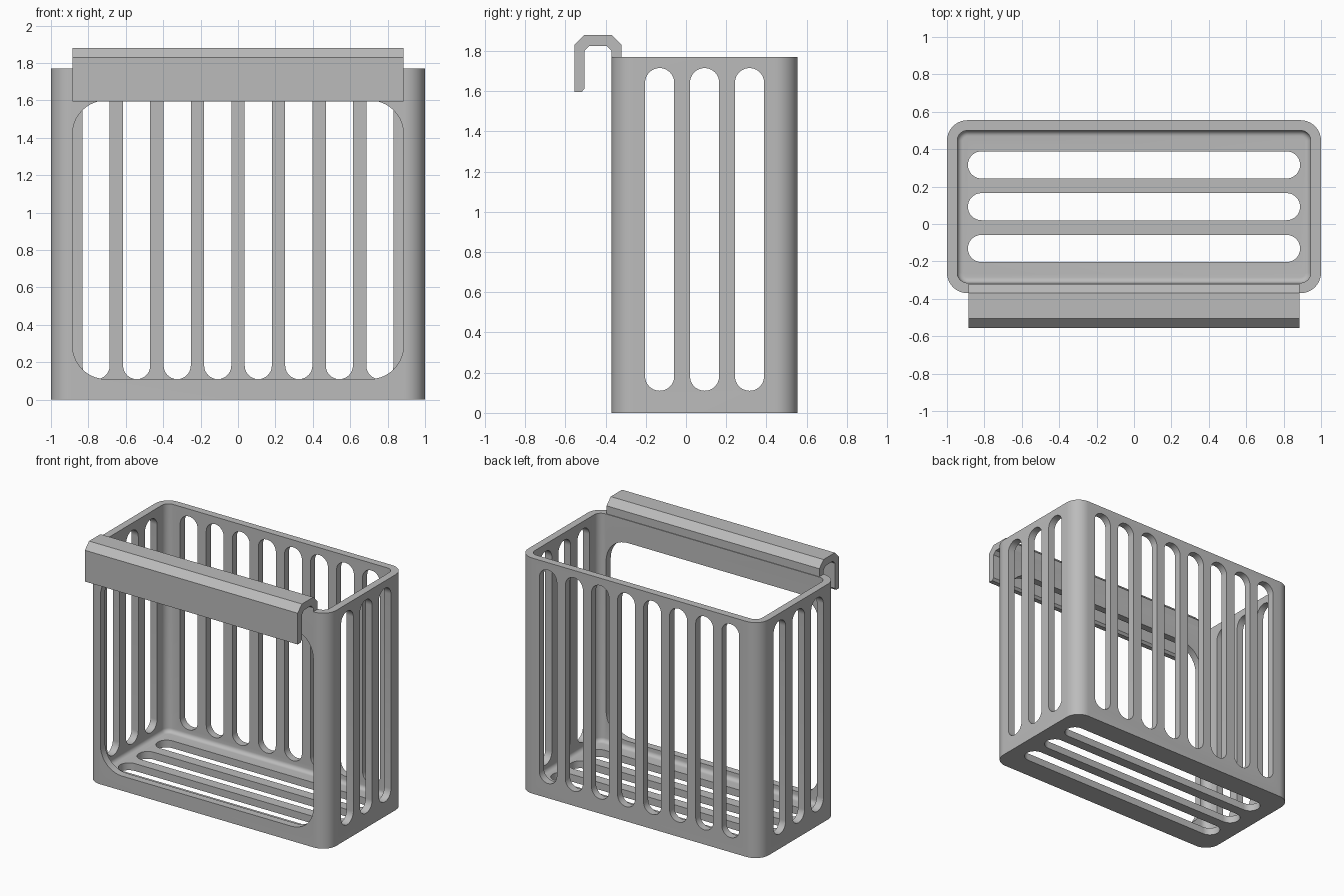
import bpy, bmesh, math
from mathutils import Vector

if "Cube" in bpy.data.objects:
    bpy.data.objects.remove(bpy.data.objects["Cube"])

grey = bpy.data.materials.new("light_grey")
grey.diffuse_color = (0.5, 0.5, 0.5, 1)
grey.use_nodes = True
grey.node_tree.nodes["Principled BSDF"].inputs["Base Color"].default_value = grey.diffuse_color

X, Y, Z = Vector((1, 0, 0)), Vector((0, 1, 0)), Vector((0, 0, 1))


def rounded_rect(u0, u1, v0, v1, r, seg=10):
    pts = []
    for i, (cu, cv) in enumerate([(u1 - r, v1 - r), (u0 + r, v1 - r),
                                  (u0 + r, v0 + r), (u1 - r, v0 + r)]):
        for k in range(seg + 1):
            a = math.pi / 2 * (i + k / seg)
            pts.append((cu + r * math.cos(a), cv + r * math.sin(a)))
    return pts


def prism(bm, pts, u, v, w, w0, w1):
    """Extrude a 2D profile in the u-v plane from w0 to w1 along w."""
    base = [bm.verts.new(u * a + v * b + w * w0) for a, b in pts]
    top = [bm.verts.new(u * a + v * b + w * w1) for a, b in pts]
    n = len(pts)
    faces = [bm.faces.new(base[::-1]), bm.faces.new(top)]
    faces += [bm.faces.new((base[i], base[(i + 1) % n], top[(i + 1) % n], top[i]))
              for i in range(n)]
    return faces


def finish(bm, name):
    bmesh.ops.remove_doubles(bm, verts=bm.verts, dist=1e-5)
    bmesh.ops.recalc_face_normals(bm, faces=bm.faces)
    me = bpy.data.meshes.new(name)
    bm.to_mesh(me)
    bm.free()
    me.materials.append(grey)
    ob = bpy.data.objects.new(name, me)
    bpy.context.collection.objects.link(ob)
    return ob


# Basket body: rounded outer block
bm = bmesh.new()
prism(bm, rounded_rect(-1, 1, -0.37, 0.555, 0.11), X, Y, Z, 0, 1.77)
basket = finish(bm, "basket")

# Cavity with a filleted floor edge, built from stacked inset outlines
bm = bmesh.new()
r, rings = 0.03, []
for k in range(7):
    a = math.pi / 2 * k / 6
    rings.append((r * (1 - math.sin(a)), 0.055 + r * (1 - math.cos(a))))
rings.append((0, 2.0))
loops = []
for d, z in rings:
    loops.append([bm.verts.new((x, y, z)) for x, y in
                  rounded_rect(-0.945 + d, 0.945 - d, -0.315 + d, 0.5 - d, 0.055 - d)])
bm.faces.new(loops[0][::-1])
bm.faces.new(loops[-1])
for lo, hi in zip(loops, loops[1:]):
    for i in range(len(lo)):
        j = (i + 1) % len(lo)
        bm.faces.new((lo[i], lo[j], hi[j], hi[i]))
cavity = finish(bm, "cavity_cutter")

# Slots and front opening
bm = bmesh.new()
hw = 0.0725
for i in range(8):                                   # back wall
    x = (i - 3.5) * 0.2167
    prism(bm, rounded_rect(x - hw, x + hw, 0.11, 1.715, hw - 1e-4), X, Z, Y, 0.45, 0.65)
for y in (-0.131, 0.0925, 0.316):
    for s in (-1, 1):                                # side walls
        prism(bm, rounded_rect(y - hw, y + hw, 0.11, 1.715, hw - 1e-4), Y, Z, X, s * 0.91, s * 1.1)
    prism(bm, rounded_rect(-0.888, 0.888, y - hw, y + hw, hw - 1e-4), X, Y, Z, -0.1, 0.08)
prism(bm, rounded_rect(-0.885, 0.885, 0.11, 1.6, 0.18), X, Z, Y, -0.5, -0.27)
slots = finish(bm, "slot_cutter")

for cutter in (cavity, slots):
    mod = basket.modifiers.new(cutter.name, 'BOOLEAN')
    mod.operation, mod.solver, mod.object = 'DIFFERENCE', 'EXACT', cutter
bpy.context.view_layer.objects.active = basket
basket.select_set(True)
for mod in list(basket.modifiers):
    bpy.ops.object.modifier_apply(modifier=mod.name)
bpy.ops.object.shade_smooth_by_angle(angle=math.radians(30))
for cutter in (cavity, slots):
    bpy.data.objects.remove(cutter)

# Hanging hook along the front rim
hook = [(-0.32, 1.765), (-0.32, 1.83), (-0.37, 1.88), (-0.505, 1.88), (-0.555, 1.83),
        (-0.555, 1.595), (-0.52, 1.595), (-0.505, 1.612), (-0.505, 1.80), (-0.48, 1.825),
        (-0.395, 1.825), (-0.37, 1.80), (-0.37, 1.765)]
bm = bmesh.new()
prism(bm, hook, Y, Z, X, -0.885, 0.885)
finish(bm, "hook")
